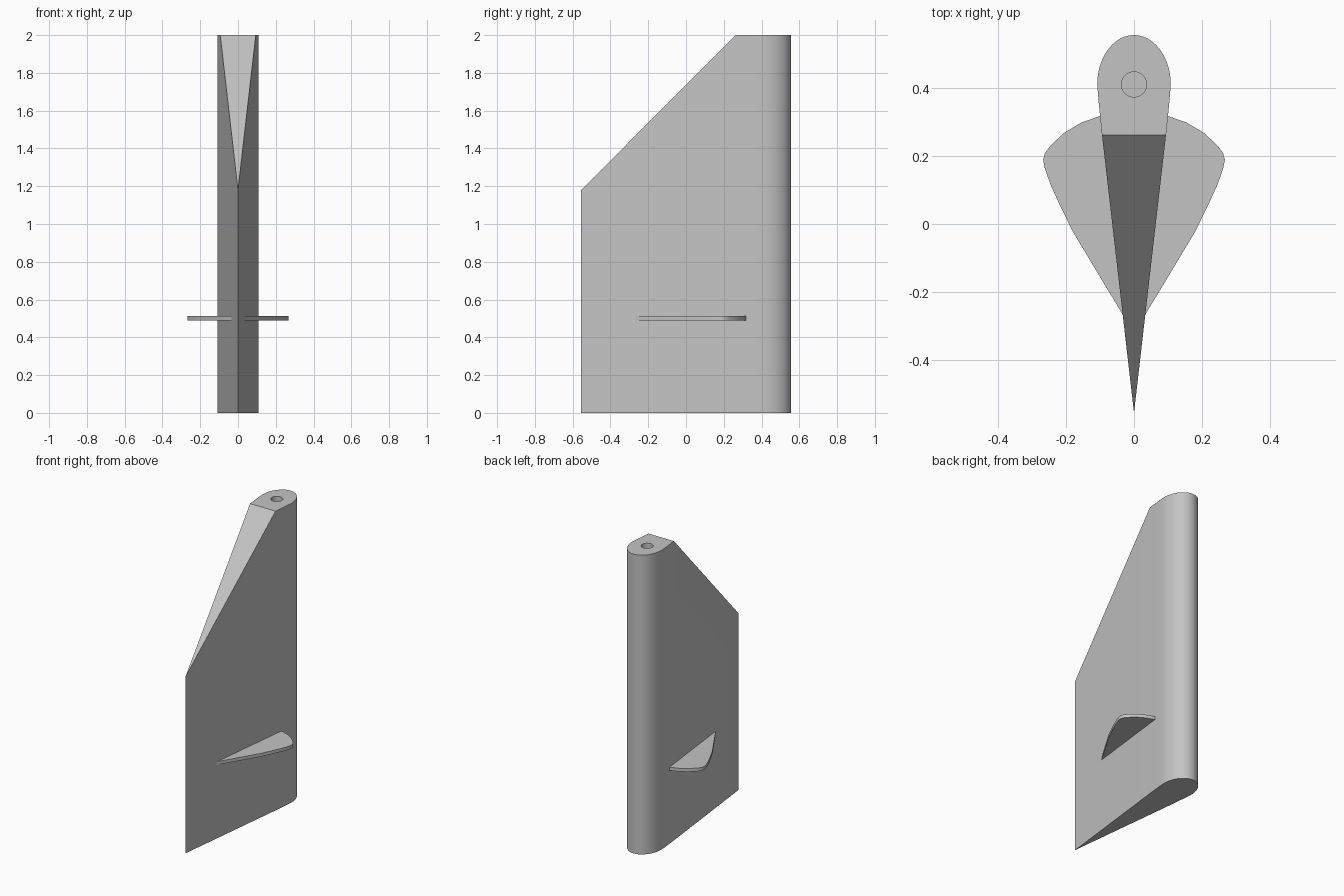
import bpy
import bmesh
from math import cos, sin, pi, radians
from mathutils import Vector

cube = bpy.data.objects.get("Cube")
if cube:
    bpy.data.objects.remove(cube, do_unlink=True)

grey = bpy.data.materials.new("plain grey")
grey.use_nodes = True
colour = (0.55, 0.55, 0.55, 1)
grey.diffuse_color = colour
grey.node_tree.nodes["Principled BSDF"].inputs["Base Color"].default_value = colour


def prism(name, outline, low, high, slope=None):
    """Extrude a plan outline upwards, optionally trimmed by a sloping plane."""
    bm = bmesh.new()
    base = bm.faces.new([bm.verts.new((x, y, low)) for x, y in outline])
    top = bmesh.ops.extrude_face_region(bm, geom=[base])["geom"]
    bmesh.ops.translate(bm, vec=(0, 0, high - low),
                        verts=[v for v in top if isinstance(v, bmesh.types.BMVert)])
    if slope:
        point, normal = slope
        cut = bmesh.ops.bisect_plane(bm, geom=bm.verts[:] + bm.edges[:] + bm.faces[:],
                                     plane_co=point, plane_no=normal, clear_outer=True)
        edges = [e for e in cut["geom_cut"] if isinstance(e, bmesh.types.BMEdge)]
        bmesh.ops.holes_fill(bm, edges=edges)
    bmesh.ops.recalc_face_normals(bm, faces=bm.faces)
    mesh = bpy.data.meshes.new(name)
    bm.to_mesh(mesh)
    bm.free()
    obj = bpy.data.objects.new(name, mesh)
    bpy.context.collection.objects.link(obj)
    mesh.materials.append(grey)
    return obj


def activate(obj):
    bpy.ops.object.select_all(action="DESELECT")
    obj.select_set(True)
    bpy.context.view_layer.objects.active = obj


def smooth(obj):
    activate(obj)
    bpy.ops.object.shade_smooth_by_angle(angle=radians(30))


# Teardrop blade: rounded back edge, straight sides, sharp front edge
STEPS = 40
flank = [(0.104, 0.36), (0.095, 0.27)]
arc = [(0.108 * cos(pi * i / STEPS), 0.41 + 0.145 * sin(pi * i / STEPS))
       for i in range(STEPS + 1)]
teardrop = arc + [(-x, y) for x, y in flank] + [(0, -0.555)] + flank[::-1]
slope_start = Vector((0, -0.555, 1.18))
slope_end = Vector((0, 0.262, 2))
run = slope_end - slope_start
blade = prism("blade", teardrop, 0, 2, (slope_start, Vector((0, -run.z, run.y))))

# Blind shaft hole in the top
bore = [(0.037 * cos(2 * pi * i / 32), 0.41 + 0.037 * sin(2 * pi * i / 32))
        for i in range(32)]
cutter = prism("shaft_hole_cutter", bore, 1.7, 2.1)
cutter.hide_render = True
hole = blade.modifiers.new("shaft hole", "BOOLEAN")
hole.operation = "DIFFERENCE"
hole.solver = "EXACT"
hole.object = cutter
activate(blade)
bpy.ops.object.modifier_apply(modifier=hole.name)
bpy.data.objects.remove(cutter, do_unlink=True)
smooth(blade)

# Thin side fins, rooted just inside the blade
fin_edge = [(0.08, 0.318), (0.1, 0.317), (0.155, 0.298), (0.205, 0.268),
            (0.245, 0.231), (0.262, 0.208), (0.267, 0.189), (0.262, 0.163),
            (0.245, 0.115), (0.22, 0.06), (0.18, -0.022), (0.034, -0.265),
            (0.02, -0.262)]
for name, side in (("left_fin", 1), ("right_fin", -1)):
    smooth(prism(name, [(side * x, y) for x, y in fin_edge], 0.49, 0.512))
